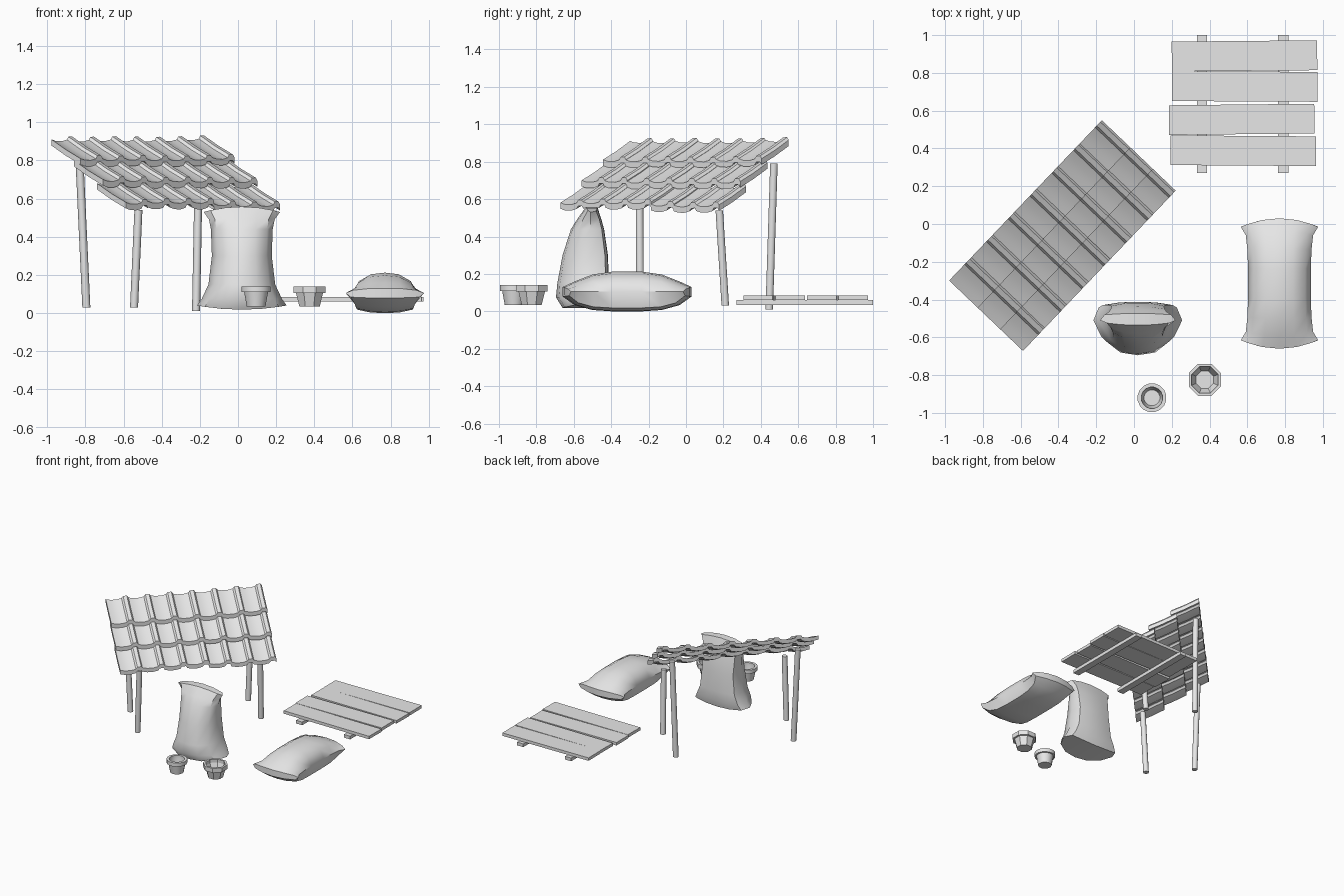
import bpy, bmesh, math, random
from mathutils import Vector

random.seed(4)
cube = bpy.data.objects.get("Cube")
if cube:
    bpy.data.objects.remove(cube)

GREY = bpy.data.materials.new("plain_grey")
GREY.use_nodes = True
GREY.diffuse_color = (0.8, 0.8, 0.8, 1)
GREY.node_tree.nodes["Principled BSDF"].inputs["Base Color"].default_value = (0.8, 0.8, 0.8, 1)


def finish(name, bm, smooth=None):
    bmesh.ops.recalc_face_normals(bm, faces=bm.faces)
    mesh = bpy.data.meshes.new(name)
    bm.to_mesh(mesh)
    bm.free()
    mesh.materials.append(GREY)
    obj = bpy.data.objects.new(name, mesh)
    bpy.context.collection.objects.link(obj)
    if smooth:
        bpy.ops.object.select_all(action='DESELECT')
        obj.select_set(True)
        bpy.context.view_layer.objects.active = obj
        bpy.ops.object.shade_smooth_by_angle(angle=math.radians(smooth))
    return obj


def loft(bm, rings, closed=False):
    """Skin a list of closed point rings; closed joins last to first."""
    rows = [[bm.verts.new(p) for p in ring] for ring in rings]
    n = len(rows[0])
    pairs = list(zip(rows, rows[1:])) + ([(rows[-1], rows[0])] if closed else [])
    for a, b in pairs:
        for i in range(n):
            j = (i + 1) % n
            bm.faces.new((a[i], a[j], b[j], b[i]))
    return rows


def box(name, centre, size, turn=0):
    bm = bmesh.new()
    bmesh.ops.create_cube(bm, size=1)
    bmesh.ops.scale(bm, vec=size, verts=bm.verts)
    obj = finish(name, bm)
    obj.location = centre
    obj.rotation_euler.z = math.radians(turn)


# Roof: three overlapping rows of rolled tiles
ALONG = Vector((0.69, 0.724, 0))
DOWN = Vector((0.724, -0.69, 0))
ROOF = Vector((-0.38, -0.0625, 0))
TILE = [(0, .010), (.035, .001), (.08, 0), (.118, .008),
        (.130, .024), (.158, .025), (.170, .010)]
COLUMNS, PITCH, THICK = 7, 0.167, 0.032


def tile_ring(u0, d, z):
    top = [ROOF + ALONG * (u0 + u) + DOWN * d + Vector((0, 0, z + h)) for u, h in TILE]
    return top + [p - Vector((0, 0, THICK)) for p in reversed(top)]


for row in range(3):
    bm = bmesh.new()
    for col in range(COLUMNS):
        u0 = (col - COLUMNS / 2) * PITCH
        shift = random.uniform(-.004, .004)
        if row == 2 and col > 3:
            shift -= 0.012
        d, z = -0.27 + row * 0.165, 0.903 - row * 0.115 + shift
        rings = loft(bm, [tile_ring(u0, d, z), tile_ring(u0, d + .105, z - .054),
                          tile_ring(u0, d + .21, z - .10)])
        n = len(TILE)
        for ring in (rings[0], rings[-1]):
            for i in range(n - 1):
                bm.faces.new((ring[i], ring[i + 1], ring[-i - 2], ring[-i - 1]))
    finish("roof_tiles_row_%d" % (row + 1), bm, 30)

# Leaning round posts: foot and head
POSTS = {
    "post_high_right": ((-.795, -.245, .03), (-.83, -.25, .78)),
    "post_low_right": ((-.545, -.51, .03), (-.522, -.52, .54)),
    "post_high_left": ((-.22, .445, .01), (-.205, .47, .79)),
    "post_low_left": ((.06, .21, .03), (.075, .178, .54)),
}
for name, (foot, head) in POSTS.items():
    bm = bmesh.new()
    rings = []
    for x, y, z in (foot, head):
        rings.append([(x + .021 * math.cos(a), y + .021 * math.sin(a), z)
                      for a in (math.tau * k / 10 for k in range(10))])
    for ring in loft(bm, rings):
        bm.faces.new(ring)
    finish(name, bm, 50)

# Plank platform on two bearers
for k, (x, y, w, h, turn) in enumerate([(.585, .89, .77, .158, .5), (.587, .728, .77, .158, -.3),
                                        (.57, .554, .77, .157, .6), (.578, .388, .77, .157, -.4)]):
    box("plank_%d" % (k + 1), (x, y, .073), (w, h, .024), turn)
for side, x in (("right", .36), ("left", .79)):
    box("bearer_" + side, (x, .635, .048), (.055, .73, .026))

# Sacks: stations of position, half width, front depth, back depth, end bow
FRONT = [(-1, 0), (-.82, .58), (-.44, .92), (0, 1), (.44, .92), (.82, .58), (1, 0)]
BACK = [(.88, -.85), (.45, -1), (0, -1.03), (-.45, -1), (-.88, -.85)]


def sack(name, stations):
    bm = bmesh.new()
    rings = []
    for t, w, front, back, bow in stations:
        rings.append([(x * w, t + bow * (1 - x * x), s * (front if s > 0 else back))
                      for x, s in FRONT + BACK])
    rows = loft(bm, rings)
    for ring in (rows[0], rows[-1]):
        bm.faces.new((ring[0], ring[1], ring[11]))
        for i in range(1, 5):
            bm.faces.new((ring[i], ring[i + 1], ring[11 - i], ring[12 - i]))
        bm.faces.new((ring[5], ring[6], ring[7]))
    return finish(name, bm, 40)


half = [(.30, .205, .025, .025, .045), (.255, .178, .055, .07, .025),
        (.18, .17, .092, .095, .005), (.08, .166, .107, .102, 0)]
lying = sack("lying_sack", [(-t, w, f, b, -bow) for t, w, f, b, bow in half] + half[::-1])
lying.location = (.77, -.315, .105)

standing = sack("standing_sack", [
    (.04, .235, .15, .08, -.022), (.075, .21, .185, .095, 0), (.15, .175, .178, .095, 0),
    (.30, .157, .150, .09, 0), (.44, .162, .105, .07, 0),
    (.49, .172, .07, .055, .005), (.53, .20, .025, .035, .028)])
standing.rotation_euler.x = math.radians(90)
standing.location = (.02, -.51, 0)


# Flower pots: turned profile with a rim and a hollow
def pot(name, x, y, sides, rim, foot, wall, lip, smooth):
    profile = [(foot, .035), (rim * .83, lip), (rim, lip), (rim, .14),
               (rim - wall, .14), (rim - wall, .115), (foot * .85, .055)]
    bm = bmesh.new()
    rings = [[(x + r * math.cos(a), y + r * math.sin(a), z)
              for a in (math.tau * (k + .5) / sides for k in range(sides))]
             for r, z in profile]
    rows = loft(bm, rings)
    for ring in (rows[0], rows[-1]):
        bm.faces.new(ring)
    finish(name, bm, smooth)


pot("round_pot", .095, -.92, 16, .077, .05, .02, .11, 40)
pot("octagonal_pot", .375, -.825, 8, .092, .058, .017, .105, None)
